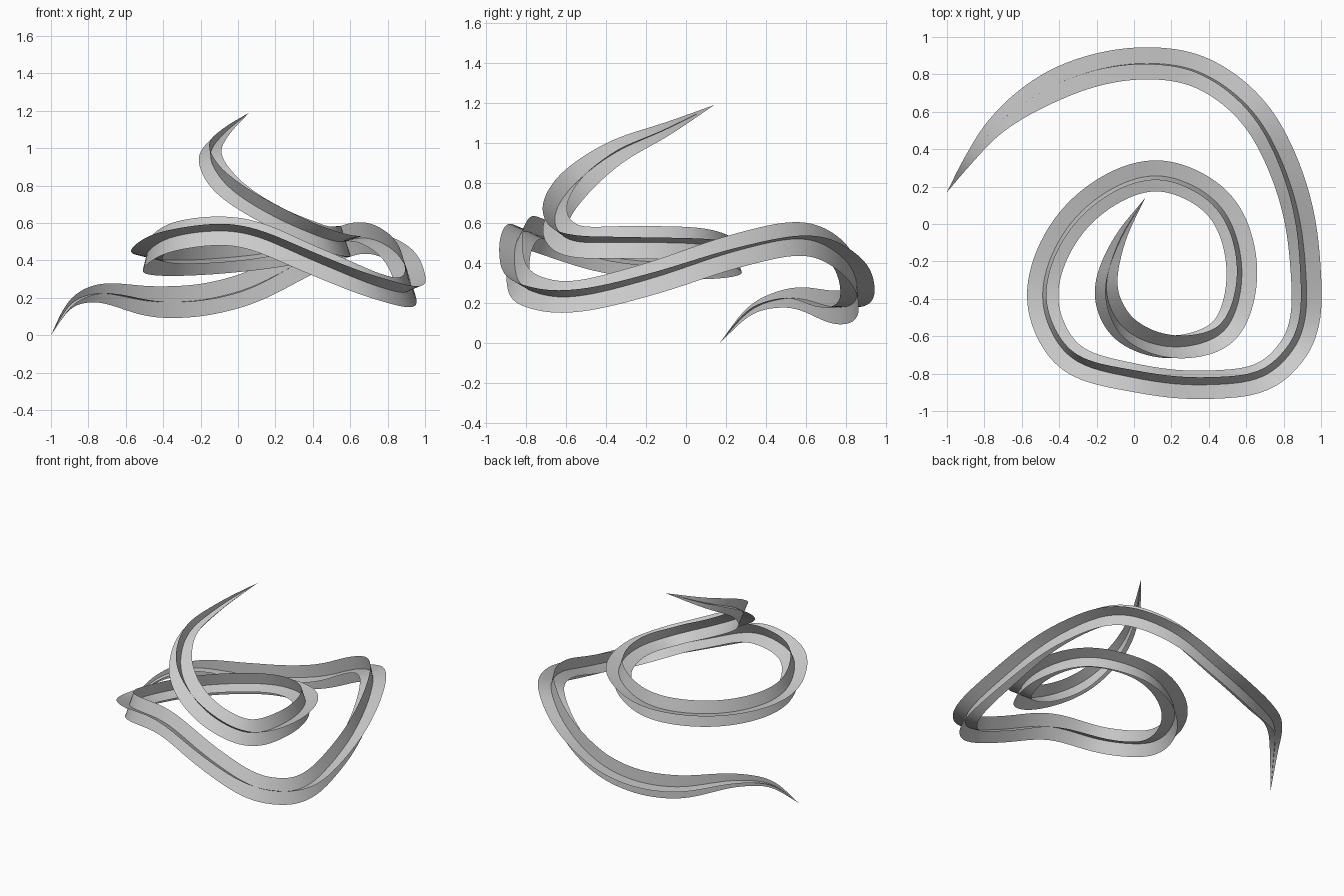
import bpy, math
from mathutils import Vector

if "Cube" in bpy.data.objects:
    bpy.data.objects.remove(bpy.data.objects["Cube"])

# Spiral path: x, y, z, blade half-width factor, roll in degrees
PATH = [
    (-1.0, 0.17, 0.0, 0.0, 0), (-0.89, 0.335, 0.172, 0.28, 0), (-0.75, 0.515, 0.225, 0.56, 0),
    (-0.45, 0.73, 0.178, 0.96, 0), (-0.2, 0.825, 0.187, 1, 1), (0.05, 0.86, 0.248, 1, 4),
    (0.35, 0.815, 0.398, 1, 7), (0.635, 0.605, 0.522, 1, 11), (0.825, 0.25, 0.46, 1, 15),
    (0.915, -0.2, 0.313, 1, 20), (0.885, -0.62, 0.226, 1, 23), (0.725, -0.8, 0.268, 1, 26),
    (0.4, -0.86, 0.40, 1, 28), (0.0, -0.822, 0.555, 1, 28), (-0.35, -0.71, 0.527, 1, 20),
    (-0.495, -0.4, 0.43, 1, 14), (-0.315, 0.04, 0.40, 1, 13), (0.12, 0.266, 0.433, 1, 15),
    (0.465, 0.1, 0.492, 1, 17), (0.58, -0.28, 0.503, 1, 18), (0.485, -0.575, 0.51, 1, 27),
    (0.24, -0.66, 0.61, 1, 44), (-0.055, -0.56, 0.795, 0.98, 62), (-0.15, -0.36, 0.95, 0.74, 82),
    (-0.085, -0.1, 1.068, 0.40, 96), (0.06, 0.14, 1.19, 0.0, 102),
]
RADIUS = 0.086
STEPS = 12


def smooth_path(points):
    """Spline through all values (position, width, roll), then relaxed a little."""
    p = [Vector(v) for v in points]
    p = [2 * p[0] - p[1]] + p + [2 * p[-1] - p[-2]]
    out = []
    for i in range(1, len(p) - 2):
        a, b, c, d = p[i - 1:i + 3]
        l0, l1, l2 = [(Vector(v[:3]) - Vector(u[:3])).length for u, v in ((a, b), (b, c), (c, d))]
        # tangents weighted for uneven spacing
        m1 = ((b - a) / l0 * l1 + (c - b) / l1 * l0) / (l0 + l1) * l1
        m2 = ((c - b) / l1 * l2 + (d - c) / l2 * l1) / (l1 + l2) * l1
        for k in range(STEPS):
            t = k / STEPS
            out.append((2*t**3 - 3*t**2 + 1) * b + (t**3 - 2*t**2 + t) * m1
                       + (3*t**2 - 2*t**3) * c + (t**3 - t**2) * m2)
    out.append(p[-2])
    for _ in range(10):
        out = [out[0]] + [(u + 2 * v + w) / 4 for u, v, w in zip(out, out[1:], out[2:])] + [out[-1]]
    return out


def ribbon(name, samples, offset):
    """Flat blade swept along the path, rolled by offset degrees."""
    verts, faces = [], []
    pos = [Vector(s[:3]) for s in samples]
    n = len(pos)
    for i, s in enumerate(samples):
        tangent = (pos[min(i + 1, n - 1)] - pos[max(i - 1, 0)]).normalized()
        outward = Vector((0, 0, 1)).cross(tangent).normalized()
        up = tangent.cross(outward)
        a = math.radians(s[4] + offset)
        arm = (outward * math.cos(a) + up * math.sin(a)) * RADIUS * max(min(s[3], 1), 0.005)
        verts += [pos[i] - arm, pos[i], pos[i] + arm]
    for i in range(n - 1):
        for k in range(2):
            j = 3 * i + k
            faces.append((j, j + 1, j + 4, j + 3))
    mesh = bpy.data.meshes.new(name)
    mesh.from_pydata(verts, [], faces)
    mesh.shade_smooth()
    obj = bpy.data.objects.new(name, mesh)
    bpy.context.collection.objects.link(obj)


# Two crossed blades make the plus-shaped section
samples = smooth_path(PATH)
ribbon("flat_blade", samples, 0)
ribbon("upright_blade", samples, 90)
